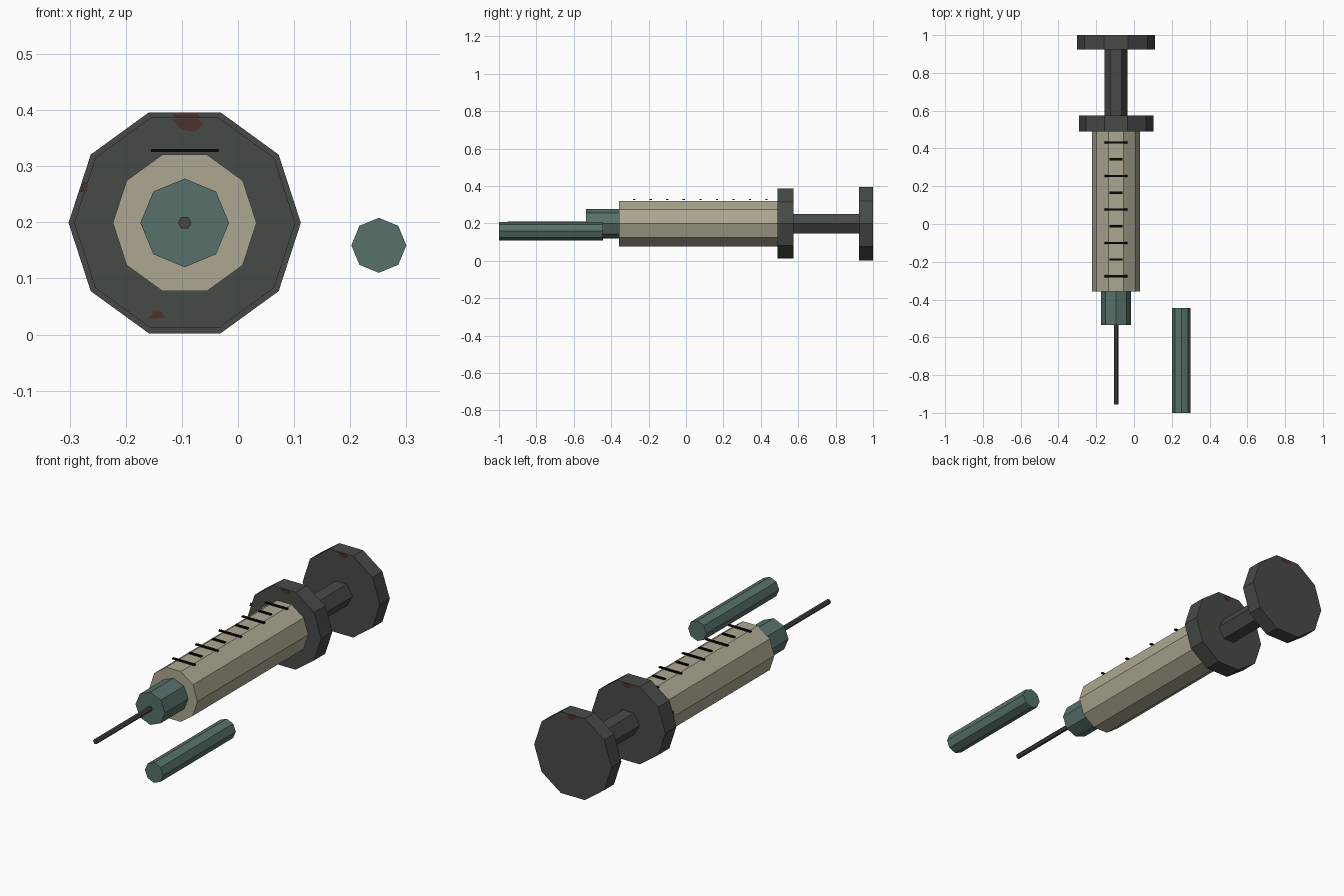
import bpy, bmesh, math

if "Cube" in bpy.data.objects:
    bpy.data.objects.remove(bpy.data.objects["Cube"])

AX, AZ = -0.095, 0.199  # long axis of the syringe


def material(name, rgb):
    m = bpy.data.materials.new(name)
    m.diffuse_color = (*rgb, 1)
    m.use_nodes = True
    m.node_tree.nodes["Principled BSDF"].inputs["Base Color"].default_value = m.diffuse_color
    return m


dark = material("dark_grey", (0.062, 0.070, 0.063))
steel = material("needle_grey", (0.062, 0.062, 0.064))
cream = material("dull_cream", (0.42, 0.39, 0.285))
teal = material("dull_teal", (0.095, 0.165, 0.148))
black = material("black", (0.003, 0.003, 0.004))
rust = material("rust_brown", (0.075, 0.031, 0.022))


def extrude_y(name, outline, y0, y1, mat):
    """Solid prism: an (x, z) outline extruded from y0 to y1."""
    bm = bmesh.new()
    face = bm.faces.new([bm.verts.new((x, y0, z)) for x, z in outline])
    ext = bmesh.ops.extrude_face_region(bm, geom=[face], use_keep_orig=True)
    for v in ext["geom"]:
        if isinstance(v, bmesh.types.BMVert):
            v.co.y = y1
    bmesh.ops.recalc_face_normals(bm, faces=bm.faces)
    me = bpy.data.meshes.new(name)
    bm.to_mesh(me)
    bm.free()
    me.materials.append(mat)
    ob = bpy.data.objects.new(name, me)
    bpy.context.collection.objects.link(ob)
    return ob


def prism(name, sides, r, y0, y1, mat, cx=AX, cz=AZ):
    pts = [(cx + r * math.cos(math.tau * i / sides),
            cz + r * math.sin(math.tau * i / sides)) for i in range(sides)]
    return extrude_y(name, pts, y0, y1, mat)


# Main body along the axis
prism("plunger_plate", 10, 0.207, 0.925, 1.0, dark)
prism("plunger_rod", 6, 0.060, 0.575, 0.925, dark)
prism("finger_flange", 10, 0.197, 0.49, 0.575, dark)
prism("barrel", 10, 0.128, -0.357, 0.49, cream)
prism("needle_hub", 8, 0.079, -0.535, -0.357, teal)
prism("needle", 6, 0.012, -0.955, -0.535, steel)

# Loose needle cap lying beside it
prism("needle_cap", 8, 0.049, -1.0, -0.445, teal, 0.251, 0.159)

# Graduation marks just above the barrel, long and short alternating
for i in range(9):
    y = 0.431 - i * 0.0885
    h = 0.060 if i % 2 == 0 else 0.034
    extrude_y(f"scale_mark_{i}", [(AX - h, 0.325), (AX + h, 0.325), (AX + h, 0.331), (AX - h, 0.331)],
              y - 0.006, y + 0.006, black)

# Thin rust stains on both faces of the flange and the plunger plate
stain = [(-0.117, 0.384), (-0.100, 0.365), (-0.078, 0.362), (-0.062, 0.374), (-0.072, 0.385)]
for part, y0, y1, dz in (("flange", 0.49, 0.575, 0), ("plate", 0.925, 1.0, 0.009)):
    pts = [(x, z + dz) for x, z in stain]
    extrude_y(part + "_stain_front", pts, y0 - 0.0008, y0 + 0.002, rust)
    extrude_y(part + "_stain_back", pts, y1 - 0.002, y1 + (0.0008 if y1 < 1 else 0.0004), rust)
extrude_y("flange_stain_side", [(-0.281, 0.255), (-0.268, 0.256), (-0.266, 0.268), (-0.275, 0.272)],
          0.4892, 0.492, rust)
extrude_y("flange_stain_low", [(-0.158, 0.028), (-0.130, 0.030), (-0.136, 0.041), (-0.150, 0.041)],
          0.4892, 0.492, rust)
